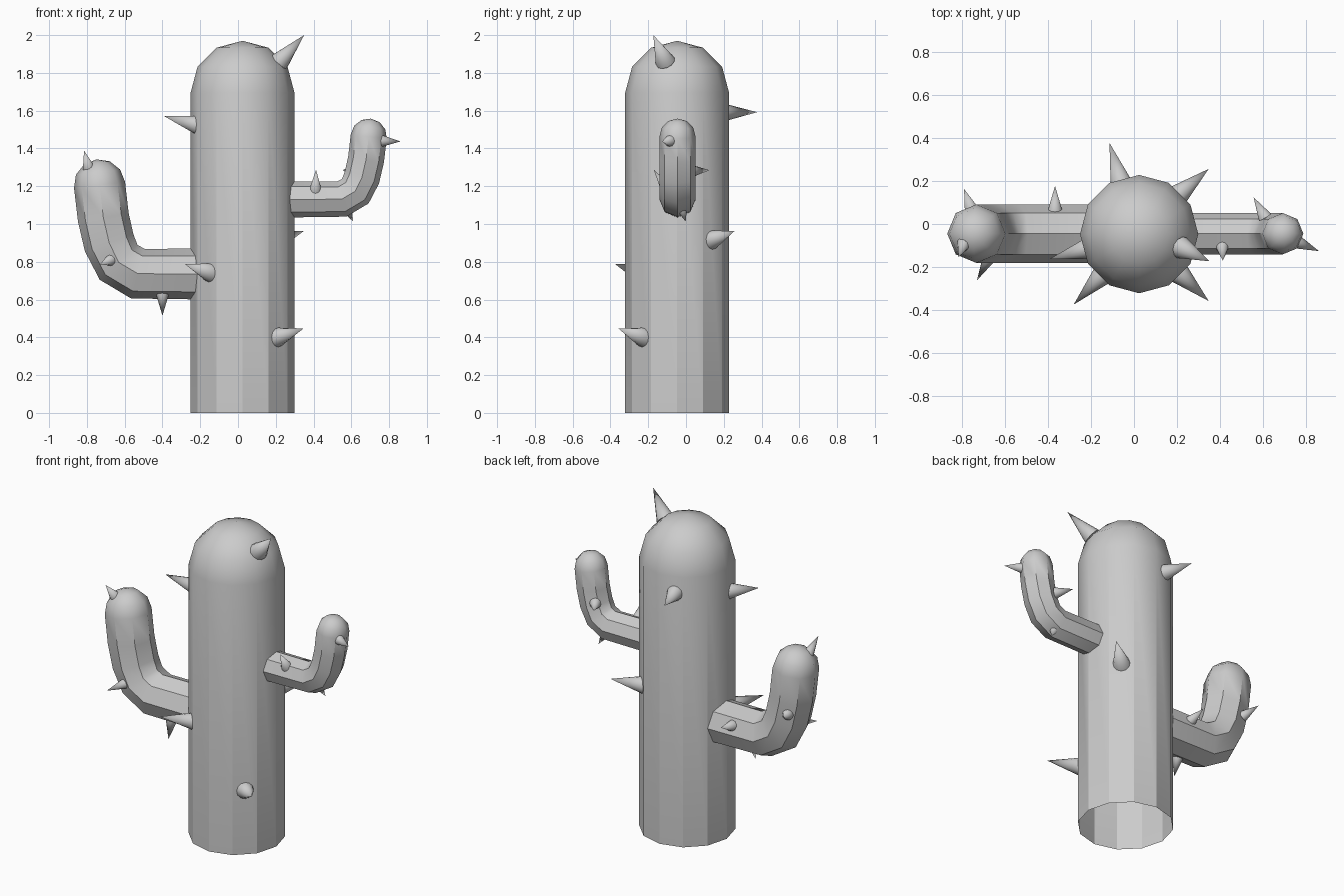
import bpy, bmesh
from math import sin, cos, pi, radians
from mathutils import Vector

if "Cube" in bpy.data.objects:
    bpy.data.objects.remove(bpy.data.objects["Cube"])


def finish(bm, name):
    bmesh.ops.recalc_face_normals(bm, faces=bm.faces[:])
    mesh = bpy.data.meshes.new(name)
    bm.to_mesh(mesh)
    bm.free()
    obj = bpy.data.objects.new(name, mesh)
    bpy.context.collection.objects.link(obj)
    return obj


def stem(name, path, y, r, n):
    """Sweep an n-gon along an (x, z) path and close it with a smooth dome."""
    pts = [Vector((x, y, z)) for x, z in path]
    last = len(pts) - 1
    side = Vector((0, 1, 0))
    rings = []
    for i, p in enumerate(pts):
        a = (p - pts[i - 1]).normalized() if i > 0 else Vector()
        b = (pts[i + 1] - p).normalized() if i < last else Vector()
        t = (a + b).normalized()
        rings.append((p, t, r))
    for deg in (30, 60):
        rings.append((pts[-1] + t * r * sin(radians(deg)), t, r * cos(radians(deg))))

    bm = bmesh.new()
    loops = []
    for p, d, rad in rings:
        up = side.cross(d)
        loops.append([bm.verts.new(p + rad * (side * cos(2 * pi * k / n) + up * sin(2 * pi * k / n)))
                      for k in range(n)])
    for a, b in zip(loops, loops[1:]):
        for k in range(n):
            bm.faces.new((a[k], a[(k + 1) % n], b[(k + 1) % n], b[k]))
    tip = bm.verts.new(pts[-1] + t * r)
    for k in range(n):
        bm.faces.new((loops[-1][k], loops[-1][(k + 1) % n], tip))
    for f in bm.faces:
        f.smooth = True
    # crisp ribs along the shaft, none on the dome
    for a, b in zip(loops[:last], loops[1:last + 1]):
        for k in range(n):
            bm.edges.get((a[k], b[k])).smooth = False
    return finish(bm, name)


def spine(name, base, tip, r):
    """Smooth cone from base centre to tip."""
    base, tip = Vector(base), Vector(tip)
    d = tip - base
    bm = bmesh.new()
    bmesh.ops.create_cone(bm, cap_ends=True, segments=12, radius1=r, radius2=0, depth=d.length)
    bmesh.ops.remove_doubles(bm, verts=bm.verts[:], dist=1e-5)
    for f in bm.faces:
        f.smooth = len(f.verts) == 3
    for v in bm.verts:
        v.co.z += d.length / 2
    obj = finish(bm, name)
    obj.rotation_mode = 'QUATERNION'
    obj.rotation_quaternion = d.to_track_quat('Z', 'Y')
    obj.location = base
    return obj


# trunk, open at the bottom
stem("trunk", [(0.024, 0), (0.024, 1.695)], -0.047, 0.275, 12)

# arms: the right one is a smaller mirrored copy of the left
bend = [(0.65, 0), (0.203, 0.002), (0.101, 0.062), (0.051, 0.165), (0.02, 0.30), (0, 0.472)]
for name, x0, z0, s, sx in (("left_arm", -0.733, 0.735, 1.0, 1), ("right_arm", 0.692, 1.13, 0.705, -1)):
    stem(name, [(x0 + sx * s * x, z0 + s * z) for x, z in bend], -0.045, 0.136 * s, 8)

# large spines on the trunk
trunk_spines = [
    ((0.22, -0.11, 1.86), (0.35, -0.173, 2.0)),
    ((-0.20, -0.11, 1.52), (-0.393, -0.163, 1.572)),
    ((-0.057, 0.18, 1.59), (-0.114, 0.377, 1.592)),
    ((0.20, 0.13, 0.915), (0.347, 0.256, 0.962)),
    ((-0.14, -0.23, 0.74), (-0.28, -0.374, 0.787)),
    ((0.205, -0.225, 0.40), (0.347, -0.358, 0.447)),
]
# small spines on the arms
arm_spines = [
    ((-0.79, -0.09, 1.295), (-0.815, -0.153, 1.388)),
    ((-0.67, -0.15, 0.81), (-0.73, -0.262, 0.787)),
    ((-0.40, -0.09, 0.625), (-0.40, -0.12, 0.515)),
    ((-0.367, 0.065, 0.785), (-0.367, 0.177, 0.815)),
    ((-0.755, 0.065, 0.96), (-0.79, 0.163, 1.0)),
    ((0.41, -0.10, 1.18), (0.413, -0.17, 1.287)),
    ((0.755, -0.082, 1.44), (0.86, -0.126, 1.437)),
    ((0.57, -0.025, 1.09), (0.61, -0.002, 1.013)),
    ((0.61, 0.03, 1.28), (0.556, 0.124, 1.285)),
]
for i, (b, t) in enumerate(trunk_spines):
    spine(f"trunk_spine_{i + 1}", b, t, 0.053)
for i, (b, t) in enumerate(arm_spines):
    spine(f"arm_spine_{i + 1}", b, t, 0.033)
